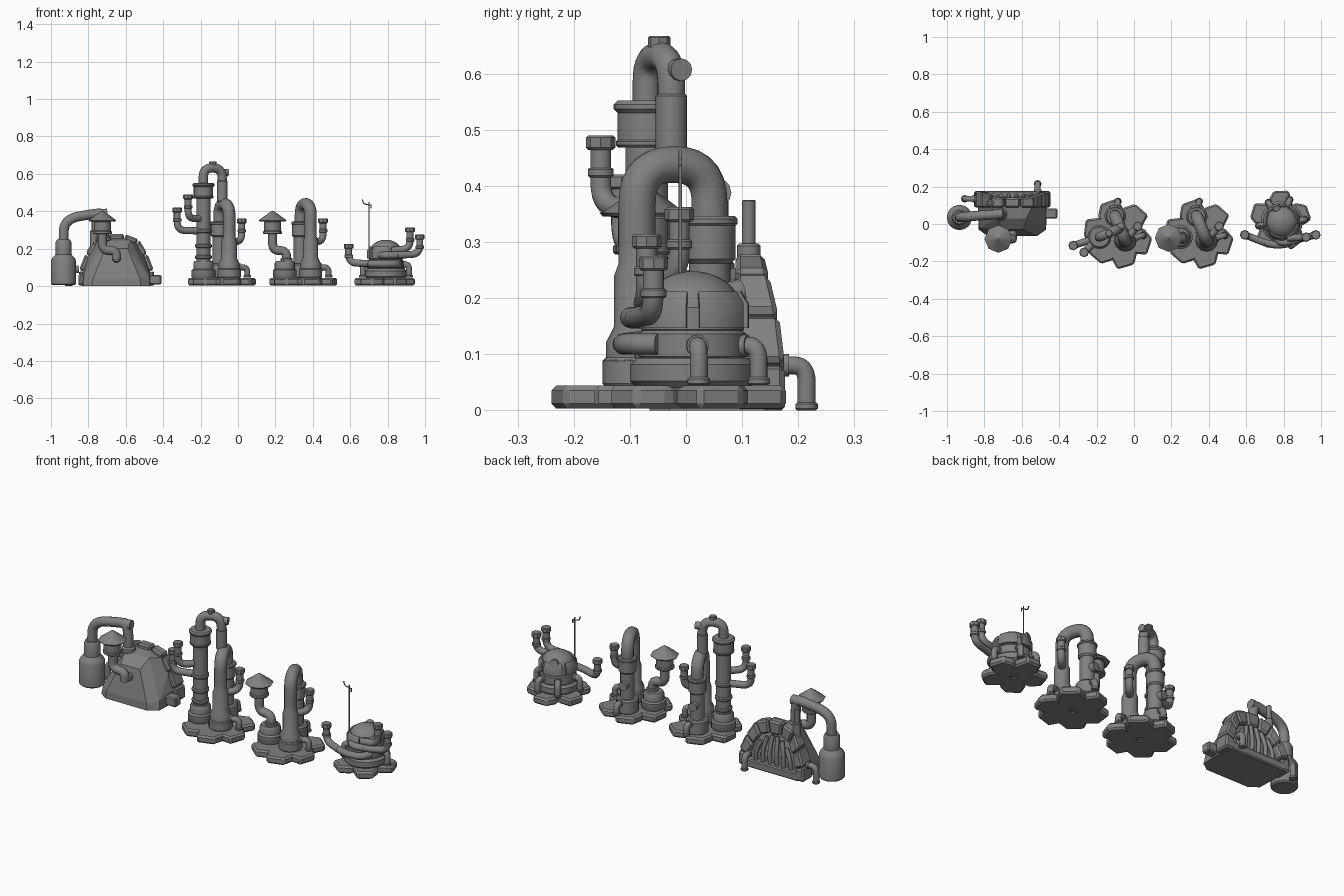
import bpy, bmesh
from math import sin, cos, pi, radians
from mathutils import Vector as V

if "Cube" in bpy.data.objects:
    bpy.data.objects.remove(bpy.data.objects["Cube"])


def finish(name, bm, bevel=0, smooth=True):
    bmesh.ops.recalc_face_normals(bm, faces=bm.faces)
    me = bpy.data.meshes.new(name)
    bm.to_mesh(me)
    bm.free()
    ob = bpy.data.objects.new(name, me)
    bpy.context.collection.objects.link(ob)
    if bevel:
        m = ob.modifiers.new("bevel", 'BEVEL')
        m.width, m.segments = bevel, 1
    if smooth:
        bpy.ops.object.select_all(action='DESELECT')
        ob.select_set(True)
        bpy.context.view_layer.objects.active = ob
        bpy.ops.object.shade_smooth_by_angle(angle=radians(35))
    return ob


def lathe(name, c, prof, n=20, arc=None):
    """Revolve (r, z) points; with arc=(a0, a1) the profile is a closed loop."""
    bm = bmesh.new()
    a0, a1 = arc or (0, 2 * pi)
    rings = [[bm.verts.new((c[0] + r * cos(a), c[1] + r * sin(a), z)) for r, z in prof]
             for a in [a0 + (a1 - a0) * i / n for i in range(n + (1 if arc else 0))]]
    m = len(prof)
    for i in range(n):
        p, q = rings[i], rings[(i + 1) % len(rings)]
        for j in range(m if arc else m - 1):
            k = (j + 1) % m
            bm.faces.new((p[j], q[j], q[k], p[k]))
    if arc:
        bm.faces.new(rings[0])
        bm.faces.new(rings[-1])
    else:
        bm.faces.new([r[0] for r in rings])
        bm.faces.new([r[-1] for r in rings])
    return finish(name, bm)


def drum(name, c, r, z0, z1, b=.008, n=20):
    return lathe(name, c, [(r - b, z0), (r, z0 + b), (r, z1 - b), (r - b, z1)], n)


def pipe(name, pts, r, bend=.045):
    """Round tube along a path whose corners are rounded."""
    pts = [V(p) for p in pts]
    path = [pts[0]]
    for a, p, b in zip(pts, pts[1:], pts[2:]):
        s = p + (a - p).normalized() * min(bend, (a - p).length * .5)
        e = p + (b - p).normalized() * min(bend, (b - p).length * .5)
        path += [s * (1 - t) ** 2 + p * 2 * t * (1 - t) + e * t * t for t in [i / 7 for i in range(8)]]
    path.append(pts[-1])
    cu = bpy.data.curves.new(name, 'CURVE')
    cu.dimensions, cu.bevel_depth, cu.bevel_resolution, cu.use_fill_caps = '3D', r, 4, True
    sp = cu.splines.new('POLY')
    sp.points.add(len(path) - 1)
    for q, v in zip(sp.points, path):
        q.co = (*v, 1)
    sp.use_smooth = True
    ob = bpy.data.objects.new(name, cu)
    bpy.context.collection.objects.link(ob)
    return ob


def solid(name, pts, bevel=0):
    """Convex hull of a few points."""
    bm = bmesh.new()
    for p in pts:
        bm.verts.new(p)
    bmesh.ops.convex_hull(bm, input=bm.verts)
    bmesh.ops.dissolve_limit(bm, angle_limit=.02, verts=bm.verts, edges=bm.edges)
    return finish(name, bm, bevel, False)


def box(name, x, y, z, bevel=.006):
    return solid(name, [(a, b, c) for a in x for b in y for c in z], bevel)


def cup_pipe(name, start, end, zlow, r=.019):
    x, y, z = end
    pipe(name + "_pipe", [start, (x, y, zlow), (x, y, z - .01)], r)
    drum(name + "_cup", (x, y), .026, z - .026, z, .004, 8)
    drum(name + "_collar", (x, y), r + .004, z - .075, z - .058, .003, 16)


def drain(name, c, ang, r0, z, zend=.045, out=.05):
    d = V((cos(ang), sin(ang), 0))
    p = V((c[0], c[1], z)) + d * r0
    q = p + d * out
    pipe(name + "_pipe", [p, q, (q.x, q.y, zend)], .016, .03)
    drum(name + "_foot", (q.x, q.y), .02, zend, zend + .014, .003, 12)
    pipe(name + "_flange", [p + d * .004, p + d * .014], .02)


def slab_base(c, s, angles):
    loop = [(.012, -.045), (.1, -.074), (.182, -.052), (.18, .04), (.12, .074), (.012, .045)]
    for a in map(radians, angles):
        solid("base_slab", [(c[0] + s * (u * cos(a) - v * sin(a)), c[1] + s * (u * sin(a) + v * cos(a)), z)
                            for u, v in loop for z in (.003, .044)], .009)
    drum("base_hub", c, .08 * s, .008, .043)


def hooded_vent(x, y, zbot):
    lathe("vent_hood", (x, y), [(.068, .345), (.074, .352), (.006, .402)], 8)
    drum("vent_drum", (x, y), .046, .278, .348, .006, 16)
    drum("vent_rim", (x, y), .05, .278, .296, .004, 16)
    pipe("vent_pipe", [(x, y, .29), (x, y, .19), (x + .075, y, .19), (x + .075, y, zbot)], .024, .04)


# Left building: faceted hall, ribbed back frame and grille
CX = -.65
half = [(.205, 0), (.2, .085), (.165, .175), (.12, .25), (.045, .278)]
arch = [(-x, z) for x, z in half] + half[::-1]
solid("hall_body", [(CX + x * .9, .1, z * .92) for x, z in arch] +
      [(CX + s * x, y, z) for s in (-1, 1) for x, y, z in
       [(.18, -.03, 0), (.175, -.02, .05), (.13, -.065, 0), (.125, -.064, .04), (.06, -.03, .2), (.075, .03, .245)]])


def back(z):
    return .176 - .036 * max(0, (z - .13) / .15)


for (x0, z0), (x1, z1) in zip(arch, arch[1:]):
    pts = []
    for t in (.03, .97):
        x, z = x0 + (x1 - x0) * t, z0 + (z1 - z0) * t
        for k in (1, .74):
            pts += [(CX + x * k, y, z * k) for y in (.088, back(z))]
    solid("frame_block", pts, .009)
solid("back_panel", [(CX + x * .85, y, z * .85) for x, z in arch for y in (.1, back(z) - .035)])
box("back_sill", (CX - .17, CX + .17), (.1, .176), (0, .045))
for i in range(6):
    x = (i - 2.5) * .043
    h = .2 - 4 * x * x
    pipe("grille_bar", [(CX + x, .15, .04), (CX + x, .155, h * .6), (CX + x * .72, back(h) - .025, h)], .011, .06)
box("side_box", (-.49, -.41), (.03, .082), (.008, .06))
drain("hall_drain", (-.515, .17), pi / 2, 0, .08, 0, .045)
drain("hall_side_drain", (-.85, .135), pi, 0, .09, 0, .055)
drum("chimney_base", (-.77, .112), .021, .2, .297, .004, 12)
drum("chimney", (-.77, .112), .012, .28, .375, .002, 12)
hooded_vent(-.725, -.08, .14)
pipe("vent_inlet", [(-.65, -.08, .155), (-.65, .02, .14)], .024)

# Left building: storage vessel and feed pipe
VC = (-.933, .035)
lathe("vessel", VC, [(.06, .005), (.067, .012), (.067, .135), (.06, .15), (.042, .17), (.042, .235), (.034, .25)], 24)
pipe("feed_pipe", [(*VC, .23), (-.93, .037, .36), (-.76, .05, .388), (-.72, .05, .39), (-.715, .05, .22)], .026, .09)
pipe("feed_end", [(-.75, .05, .385), (-.7, .055, .388)], .026)
drum("feed_flange", (-.715, .05), .036, .235, .27)


def twin_tower(ox):
    """Shared base, two drums and the large lower arch of the middle buildings."""
    slab_base((ox - .085, -.053), 1, (-75, -20, 48, 108, 172, 228))
    a, f, b = (ox - .185, -.07), (ox - .047, -.087), (ox - .1, .042)
    lathe("left_drum", a, [(.058, .04), (.064, .05), (.064, .085), (.054, .092), (.054, .122), (.046, .135)], 20)
    lathe("front_foot", f, [(.056, .04), (.062, .048), (.062, .088), (.056, .094), (.056, .12), (.041, .15),
                            (.041, .24), (.033, .262), (.033, .3)], 12)
    drum("front_foot_rim", f, .06, .078, .094, .004)
    drum("rear_foot", b, .058, .04, .12)
    drum("rear_column", b, .037, .11, .29)
    drum("rear_collar", b, .046, .262, .345)
    drum("rear_collar_rim", b, .05, .328, .346, .005)
    pipe("lower_arch", [(*f, .24), (*f, .438), (*b, .438), (*b, .3)], .033, .068)
    cup_pipe("right_arm", (f[0], f[1], .235), (ox + .02, -.012, .362), .24)
    pipe("porthole", [(b[0], b[1], .2), (b[0] - .01, b[1] + .058, .2)], .024)
    drain("right_drain", f, radians(15), .05, .1)
    drain("rear_drain", b, radians(80), .045, .1, out=.035)
    return a


# Second building: extra tall column and upper arch
a = twin_tower(0)
drum("tall_column", a, .038, .12, .48)
for z in (.145, .205, .285):
    drum("column_ring", a, .045, z, z + .02, .005)
drum("tall_collar", a, .052, .468, .55)
drum("tall_collar_rim", a, .059, .53, .552, .007)
drum("tall_collar_foot", a, .055, .468, .484, .005)
u = (-.084, -.026)
pipe("upper_arch", [(*a, .54), (*a, .632), (*u, .632), (*u, .46)], .025, .06)
drum("upper_sleeve", u, .028, .45, .565, .005)
pipe("upper_outlet", [(u[0], u[1] + .008, .607), (u[0] + .03, u[1] + .018, .607)], .02)
drum("upper_cap", ((a[0] + u[0]) / 2, -.048), .02, .64, .667, .003, 8)
cup_pipe("left_arm", (*a[:2], .295), (-.325, -.115, .42), .298)
cup_pipe("front_arm", (*a[:2], .36), (-.267, -.152, .49), .362)

# Third building: hooded vent on the left drum
a = twin_tower(.435)
hooded_vent(.185, -.075, .12)
drum("vent_socket", (.26, -.075), .032, .125, .15, .004)

# Right building: domed tank
D = (.79, .012)
slab_base((.782, .018), .88, (-54, 18, 90, 162, 234))
lathe("tank_lower", D, [(.1, .04), (.112, .052), (.112, .082), (.1, .093)], 24)
drum("tank_middle", D, .095, .09, .142, .006, 24)
drum("tank_upper", D, .091, .14, .187, .004, 24)
lathe("tank_dome", D, [(.085 * cos(t), .182 + .066 * sin(t)) for t in [i * pi / 15 for i in range(8)]], 24)
for i in range(5):
    s = i * 2 * pi / 5 + .12
    lathe("dome_panel", D, [(.085, .147), (.1, .147), (.1, .19), (.086, .212), (.078, .205)], 5, (s, s + 1.02))
pipe("dome_porthole", [(.775, .05, .2), (.755, .098, .212)], .022)
cup_pipe("tank_left_arm", (.70, -.1, .12), (.592, -.058, .226), .125)
pipe("tank_front_pipe", [(.70, -.1, .12), (.76, -.115, .118), (.84, -.105, .118), (.86, -.05, .118)], .019)
cup_pipe("tank_right_arm", (.85, -.09, .165), (.972, -.058, .275), .172)
cup_pipe("tank_inner_arm", (.82, -.075, .19), (.92, -.07, .314), .2)
pipe("tank_right_root", [(.85, -.09, .165), (.78, -.105, .165), (.75, -.05, .165)], .019)
for k in (5, 70, 125, 190):
    drain("tank_drain", D, radians(k), .09, .115, out=.035)
pipe("antenna_mast", [(.70, -.01, .17), (.70, -.01, .45)], .003)
pipe("antenna_bar", [(.665, -.01, .462), (.672, -.01, .44), (.712, -.01, .432)], .003, .01)
pipe("antenna_tip", [(.712, -.01, .415), (.712, -.01, .436)], .003)

# Dark metal on every part
metal = bpy.data.materials.new("dark_metal")
metal.diffuse_color = (.22, .22, .22, 1)
metal.use_nodes = True
metal.node_tree.nodes["Principled BSDF"].inputs["Base Color"].default_value = metal.diffuse_color
for ob in bpy.data.objects:
    ob.data.materials.append(metal)
